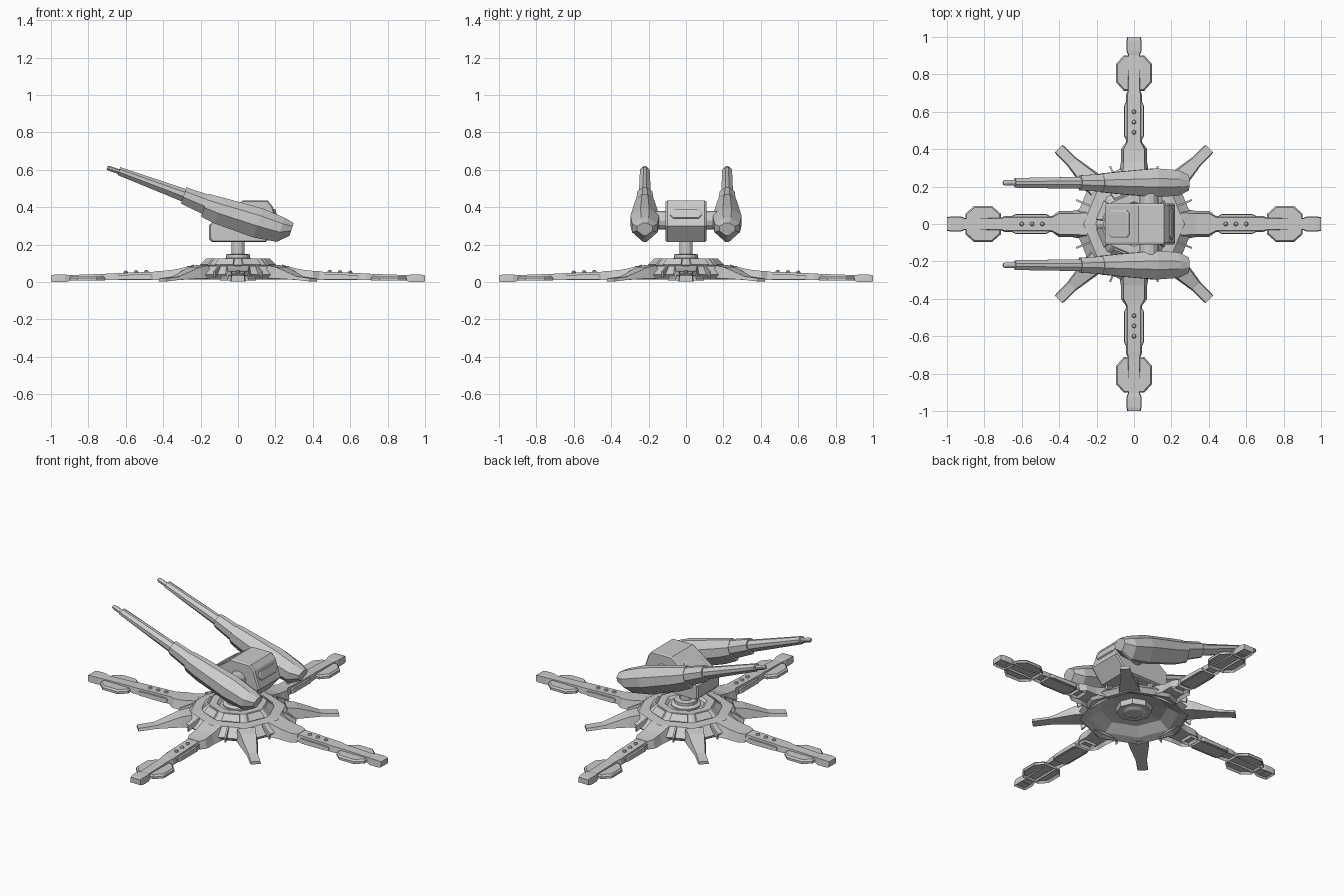
import bpy, bmesh, math
from mathutils import Matrix, Vector

if "Cube" in bpy.data.objects:
    bpy.data.objects.remove(bpy.data.objects["Cube"])

def make(name, bm, mat=Matrix()):
    bmesh.ops.remove_doubles(bm, verts=bm.verts, dist=1e-5)
    bmesh.ops.recalc_face_normals(bm, faces=bm.faces)
    me = bpy.data.meshes.new(name)
    bm.to_mesh(me)
    bm.free()
    ob = bpy.data.objects.new(name, me)
    ob.matrix_world = mat
    bpy.context.collection.objects.link(ob)
    return ob

def skin(rings, caps=True):
    """Join equal-length rings of points into a closed body."""
    bm = bmesh.new()
    vs = [[bm.verts.new(p) for p in r] for r in rings]
    n = len(vs[0])
    for a, b in zip(vs, vs[1:]):
        for i in range(n):
            j = (i + 1) % n
            bm.faces.new((a[i], a[j], b[j], b[i]))
    if caps:
        bm.faces.new(vs[0])
        bm.faces.new(vs[-1])
    return bm

def spin(profile, n):
    """Revolve (radius, z) points into an n-sided body."""
    return skin([[(r * math.cos(2 * math.pi * i / n), r * math.sin(2 * math.pi * i / n), z)
                  for i in range(n)] for r, z in profile])

def beam(stations):
    """Loft along x: (x, half width bottom, half width top, z bottom, z top)."""
    return skin([[(x, -b, z0), (x, b, z0), (x, t, z1), (x, -t, z1)]
                 for x, b, t, z0, z1 in stations])

def box(x0, x1, y0, y1, z0, z1):
    return skin([[(x, y0, z0), (x, y1, z0), (x, y1, z1), (x, y0, z1)] for x in (x0, x1)])

def hollow(bm, rim, depth):
    """Recess all downward faces from beneath."""
    bmesh.ops.recalc_face_normals(bm, faces=bm.faces)
    down = [f for f in bm.faces if f.normal.z < -0.9]
    bmesh.ops.inset_region(bm, faces=down, thickness=rim, depth=-depth)
    return bm

def around(name, build, count, start=0):
    """Repeat a part around the z axis."""
    for k in range(count):
        make(f"{name}_{k + 1}", build(), Matrix.Rotation(start + 2 * math.pi * k / count, 4, 'Z'))

# octagonal hub, open underneath, with raised collar
make("hub", spin([(0.10, 0.05), (0.10, 0.085), (0.19, 0.07), (0.25, 0.03), (0.30, 0.015),
                  (0.325, 0.04), (0.27, 0.086), (0.205, 0.09), (0.165, 0.125), (0.12, 0.125),
                  (0.105, 0.112), (0.06, 0.112)], 8))
make("turntable", spin([(0.05, 0.04), (0.085, 0.06), (0.085, 0.12), (0.065, 0.13), (0.065, 0.147), (0.05, 0.15)], 16))
make("neck", spin([(0.036, 0.10), (0.036, 0.23)], 12))

# collar panels and thin ribs on the flat sides of the hub
def collar_panel():
    return skin([[(0.192, -0.055, 0.088), (0.192, 0.055, 0.088), (0.158, 0.046, 0.124), (0.158, -0.046, 0.124)],
                 [(0.196, -0.052, 0.094), (0.196, 0.052, 0.094), (0.166, 0.044, 0.126), (0.166, -0.044, 0.126)]])
around("collar_panel", collar_panel, 8, math.pi / 8)

def rib():
    return skin([[(0.27, y, 0.06), (0.33, y, 0.025), (0.335, y, 0.055), (0.255, y, 0.094)] for y in (-0.005, 0.005)])
around("hub_rib", rib, 8, math.pi / 8)

# four long arms
def shoulder():
    return hollow(beam([(0.25, 0.085, 0.06, 0.015, 0.088), (0.33, 0.07, 0.055, 0.01, 0.068),
                        (0.40, 0.07, 0.055, 0.01, 0.06), (0.435, 0.045, 0.038, 0.01, 0.058)]), 0.012, 0.02)
around("arm_shoulder", shoulder, 4)

def arm():
    return hollow(beam([(0.38, 0.042, 0.036, 0.012, 0.058), (0.69, 0.042, 0.036, 0.012, 0.046),
                        (0.71, 0.035, 0.03, 0.012, 0.044), (0.94, 0.032, 0.028, 0.008, 0.036)]), 0.01, 0.015)
around("arm", arm, 4)

def rail():
    return beam([(0.455, 0.046, 0.044, 0.015, 0.036), (0.47, 0.053, 0.050, 0.015, 0.042),
                 (0.63, 0.053, 0.050, 0.015, 0.038), (0.65, 0.046, 0.044, 0.015, 0.034)])
around("arm_side_rail", rail, 4)

def foot_pad():
    def ring(s, z):
        return [(0.807 + s * x, s * y, z) for x, y in
                ((-0.095, -0.055), (-0.05, -0.095), (0.05, -0.095), (0.095, -0.055),
                 (0.095, 0.055), (0.05, 0.095), (-0.05, 0.095), (-0.095, 0.055))]
    return hollow(skin([ring(1, 0.008), ring(1, 0.022), ring(0.92, 0.032)]), 0.012, 0.012)
around("foot_pad", foot_pad, 4)

def arm_tip():
    return hollow(beam([(0.90, 0.03, 0.026, 0.006, 0.037), (0.925, 0.04, 0.037, 0.0, 0.04),
                        (0.98, 0.04, 0.037, 0.0, 0.04), (1.0, 0.036, 0.033, 0.003, 0.036)]), 0.01, 0.01)
around("arm_tip", arm_tip, 4)

def studs():
    bm = bmesh.new()
    for x, z in ((0.49, 0.054), (0.545, 0.052), (0.60, 0.050)):
        bmesh.ops.create_uvsphere(bm, u_segments=8, v_segments=4, radius=0.012,
                                  matrix=Matrix.Translation((x, 0, z)))
    return bm
around("arm_studs", studs, 4)

# four diagonal braces, wide at the hub and narrow at the tip
def brace():
    return beam([(0.27, 0.06, 0.05, 0.02, 0.09), (0.33, 0.055, 0.045, 0.02, 0.08),
                 (0.47, 0.032, 0.026, 0.012, 0.03), (0.57, 0.03, 0.026, 0.003, 0.02)])
around("brace", brace, 4, math.pi / 4)

# head: side profile extruded across y
head_profile = [(-0.14, 0.215), (-0.155, 0.23), (-0.155, 0.305), (0.025, 0.435),
                (0.16, 0.435), (0.185, 0.405), (0.22, 0.30), (0.15, 0.215)]
def head_ring(y, s):
    return [(0.03 + s * (x - 0.03), y, 0.32 + s * (z - 0.32)) for x, z in head_profile]
make("head", skin([head_ring(-0.109, 0.96), head_ring(-0.1, 1), head_ring(0.1, 1), head_ring(0.109, 0.96)]))

# raised hatch panels on the sloped head faces
def hatch(name, a, b, half):
    a, b = Vector((a[0], 0, a[1])), Vector((b[0], 0, b[1]))
    d = (b - a).normalized()
    n = Vector((-d.z, 0, d.x))
    length, c = (b - a).length, 0.018
    def ring(s, h):
        pts = [(0, half - c), (c, half), (length - c, half), (length, half - c)]
        pts += [(u, -v) for u, v in reversed(pts)]
        m = length / 2
        return [a + d * (m + s * (u - m)) + Vector((0, s * v, 0)) + n * h for u, v in pts]
    make(name, skin([ring(1, -0.005), ring(1, 0.004), ring(0.9, 0.008)]))
hatch("front_hatch", (-0.135, 0.319), (-0.025, 0.399), 0.075)
hatch("rear_hatch", (0.19, 0.39), (0.207, 0.34), 0.085)

# twin guns: hexagonal lofts along a tilted axis running from muzzle to rear
tilt = Matrix.Translation((-0.70, 0, 0.61)) @ Matrix.Rotation(math.atan2(0.33, 0.99), 4, 'Y')

def hex_loft(stations):
    """(distance, half width, bottom, top) sections with ridges above and below."""
    rings = []
    for u, w, lo, hi in stations:
        h = hi - lo
        rings.append([(u, 0.3 * w, hi), (u, w, hi - 0.25 * h), (u, w, lo + 0.4 * h),
                      (u, 0.15 * w, lo), (u, -0.15 * w, lo), (u, -w, lo + 0.4 * h),
                      (u, -w, hi - 0.25 * h), (u, -0.3 * w, hi)])
    return skin(rings)

for side, y in (("left", 0.22), ("right", -0.22)):
    place = Matrix.Translation((0, y, 0)) @ tilt
    make(f"{side}_muzzle", hex_loft([(0.0, 0.010, -0.008, 0.010), (0.01, 0.014, -0.012, 0.015),
                                     (0.08, 0.014, -0.012, 0.015)]), place)
    make(f"{side}_barrel", hex_loft([(0.065, 0.026, -0.018, 0.026), (0.46, 0.032, -0.045, 0.026)]), place)
    make(f"{side}_barrel_sleeve", hex_loft([(0.435, 0.040, -0.055, 0.036), (0.58, 0.048, -0.075, 0.036)]), place)
    make(f"{side}_gun_body", hex_loft([(0.56, 0.050, -0.088, 0.040), (0.64, 0.058, -0.10, 0.046),
                                       (0.86, 0.077, -0.105, 0.058), (0.985, 0.068, -0.088, 0.048),
                                       (1.04, 0.042, -0.035, 0.036)]), place)
    # trunnion joining gun to head
    inner = 0.09 if y > 0 else -0.20
    make(f"{side}_trunnion", spin([(0.05, 0), (0.05, 0.11)], 12),
         Matrix.Translation((0.08, inner, 0.33)) @ Matrix.Rotation(-math.pi / 2, 4, 'X'))
